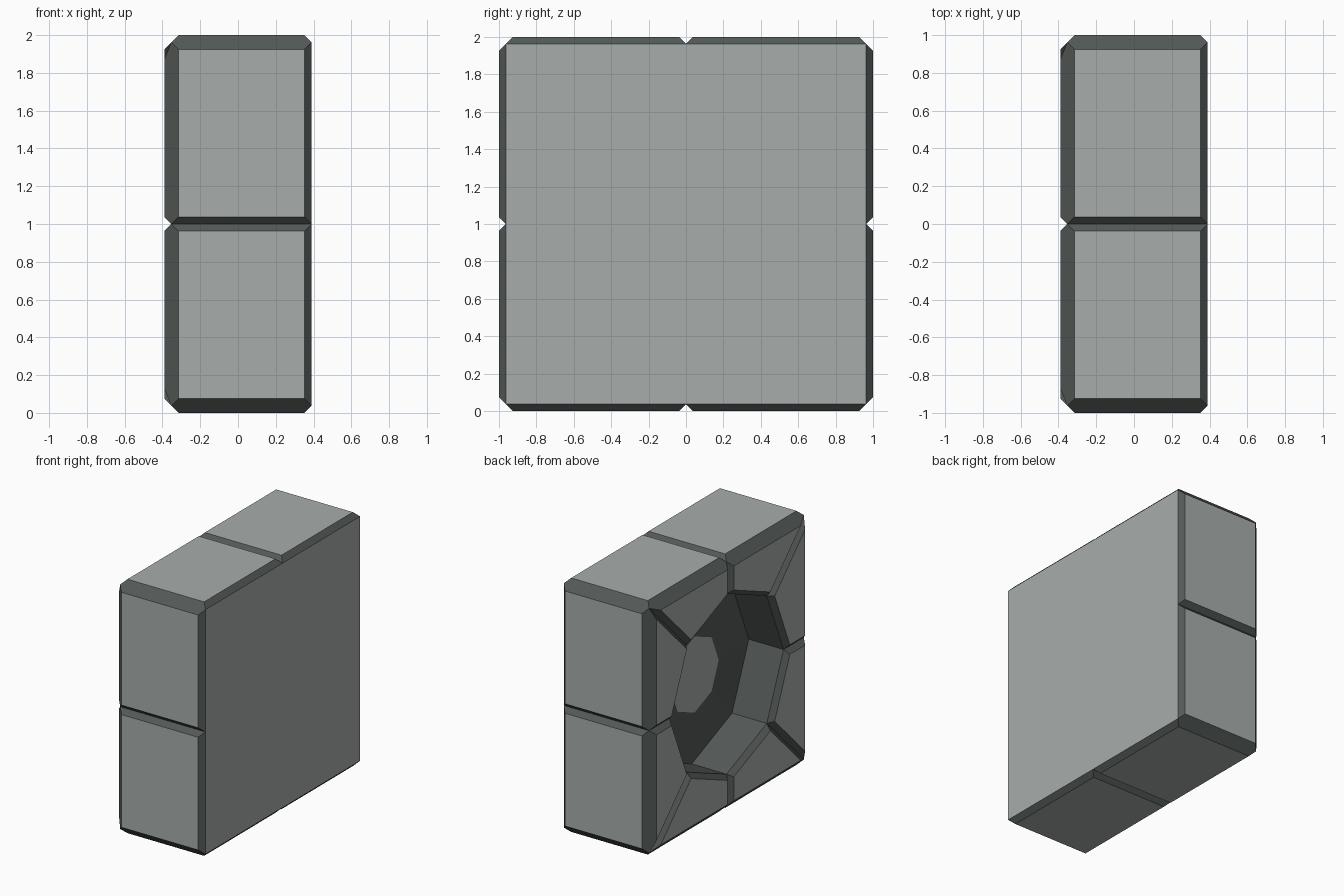
import bpy, bmesh, math
from mathutils import Vector, Matrix

if "Cube" in bpy.data.objects:
    bpy.data.objects.remove(bpy.data.objects["Cube"])

HX = 0.39            # half thickness of the block
S, B = 0.0375, 0.075  # small and big chamfers
R = 0.71             # radius of the octagonal opening
LIGHT, DARK, DROP = 0, 1, 2


def material(name, rgb):
    m = bpy.data.materials.new(name)
    m.diffuse_color = (*rgb, 1)
    m.use_nodes = True
    m.node_tree.nodes["Principled BSDF"].inputs["Base Color"].default_value = m.diffuse_color
    return m


stone = material("light grey stone", (0.39, 0.42, 0.41))
trim = material("dark grey edging", (0.088, 0.102, 0.098))


def make_object(name, bm):
    me = bpy.data.meshes.new(name)
    bm.to_mesh(me)
    bm.free()
    me.materials.append(stone)
    me.materials.append(trim)
    ob = bpy.data.objects.new(name, me)
    ob.location.z = 1
    bpy.context.collection.objects.link(ob)
    return ob


def cut(bm, normal, dist, mat):
    """Keep normal . p <= dist and cap the cut with a coloured face."""
    n = Vector(normal)
    bmesh.ops.bisect_plane(bm, geom=bm.verts[:] + bm.edges[:] + bm.faces[:], dist=1e-6,
                           plane_co=n * (dist / n.length_squared), plane_no=n.normalized(),
                           clear_outer=True)
    edges = [e for e in bm.edges if e.is_boundary]
    if edges:
        for f in bmesh.ops.contextual_create(bm, geom=edges)["faces"]:
            f.material_index = mat


# one wedge stone: an eighth of the block, convex, cut from a box
def wedge(name, quarter, mirrored):
    bm = bmesh.new()
    bmesh.ops.create_cube(bm, size=1, matrix=Matrix.Translation((0, 0.5, 0.5))
                          @ Matrix.Diagonal((2 * HX, 1, 1, 1)))
    bm.normal_update()
    for f in bm.faces:
        n = f.normal
        f.material_index = LIGHT if n.z > 0.5 or n.x < -0.5 else DROP
    a = math.radians(22.5)
    s, c = math.sin(a), math.cos(a)
    q = math.sqrt(0.5)
    cut(bm, (0, -s, -c), -R * c, DARK)              # inner wall
    cut(bm, (0, 1, 1), 2 - B, DARK)                 # block corner
    cut(bm, (0, q, -q), 0, DROP)                    # diagonal joint
    cut(bm, (-1, 0, 1), 1 + HX - B, DARK)           # left rim
    cut(bm, (1, 0, 1), 1 + HX - S, DARK)            # right rim
    cut(bm, (0, -1, 1), 1 - S, DARK)                # groove on the outside
    cut(bm, (-1, -1, 0), HX - S, DARK)              # straight radial groove
    cut(bm, (-1, q, -q), HX - S, DARK)              # diagonal radial groove
    cut(bm, (-1, -s, -c), HX - S - R * c, DARK)     # rim of the opening
    mat = Matrix.Rotation(quarter * math.pi / 2, 4, 'X')
    if mirrored:
        mat = mat @ Matrix.Diagonal((1, -1, 1, 1))
    bmesh.ops.transform(bm, matrix=mat, verts=bm.verts[:])
    bmesh.ops.recalc_face_normals(bm, faces=bm.faces[:])
    # hidden joints and the back cap are left open
    bmesh.ops.delete(bm, geom=[f for f in bm.faces if f.material_index == DROP], context='FACES')
    make_object(name, bm)


for k in range(4):
    wedge(f"wedge_stone_{2 * k + 1}", k, False)
    wedge(f"wedge_stone_{2 * k + 2}", k, True)

# smooth slab on the right side
bm = bmesh.new()
e = 1 - S
bm.faces.new([bm.verts.new((HX, y, z)) for y, z in ((-e, -e), (e, -e), (e, e), (-e, e))])
make_object("back_slab", bm)

# recess floor: dark sloped ring round a light centre
bm = bmesh.new()


def octagon(r, x):
    return [bm.verts.new((x, -r * math.sin(i * math.pi / 4), r * math.cos(i * math.pi / 4)))
            for i in range(8)]


outer, inner = octagon(R, -0.05), octagon(0.30, -0.075)
bm.faces.new(inner)
for i in range(8):
    j = (i + 1) % 8
    bm.faces.new((outer[i], outer[j], inner[j], inner[i])).material_index = DARK
bm.normal_update()
for f in bm.faces:
    if f.normal.x > 0:
        f.normal_flip()
make_object("recess_floor", bm)
